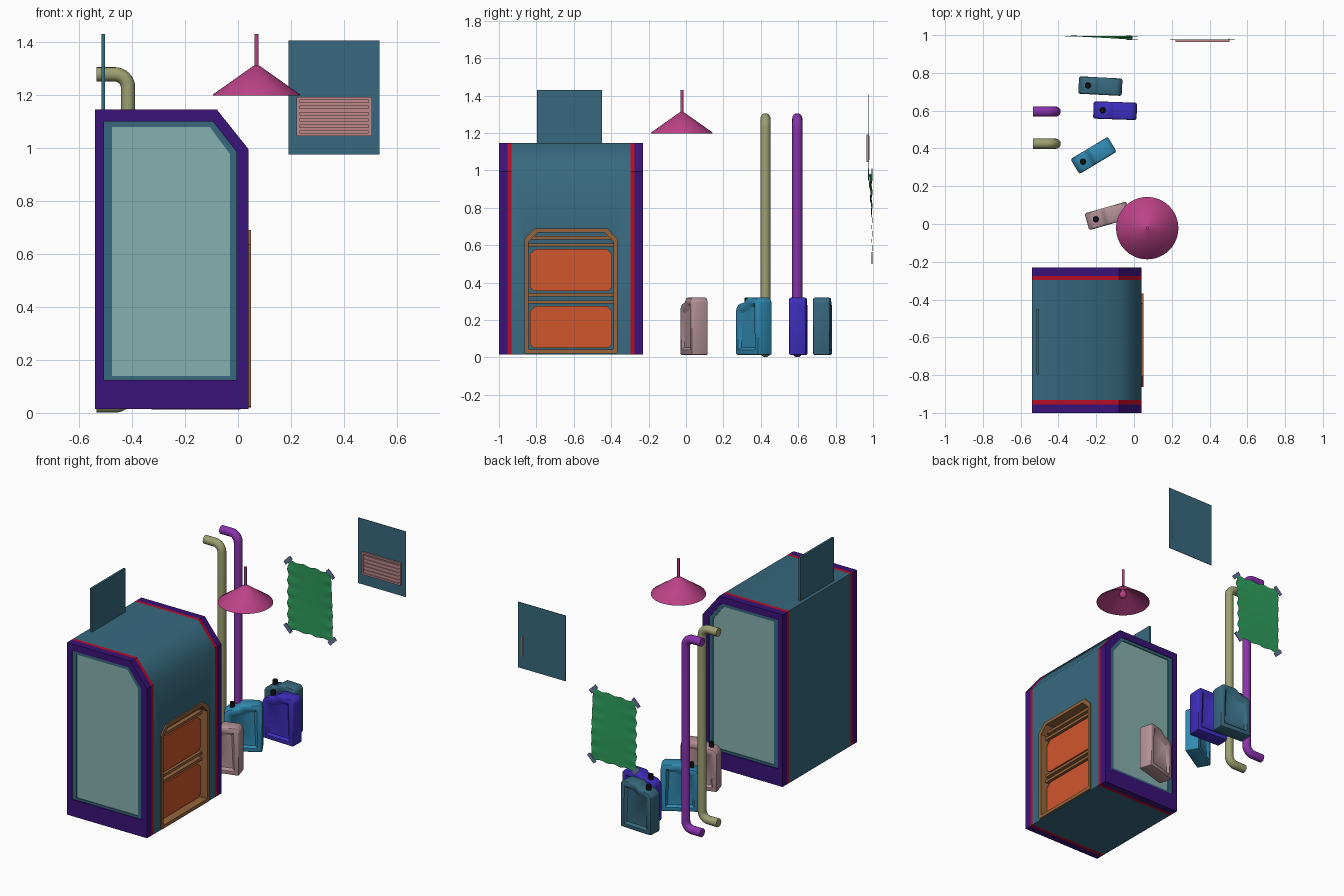
import bpy, bmesh, math
from mathutils import Vector, Matrix

if "Cube" in bpy.data.objects:
    bpy.data.objects.remove(bpy.data.objects["Cube"])


def mat(name, hexa):
    m = bpy.data.materials.new(name)
    c = [int(hexa[i:i + 2], 16) / 255 for i in (0, 2, 4)]
    m.diffuse_color = [((v + .055) / 1.055) ** 2.4 if v > .04 else v / 12.92 for v in c] + [1]
    m.use_nodes = True
    m.node_tree.nodes["Principled BSDF"].inputs["Base Color"].default_value = m.diffuse_color
    return m


TEAL, PURPLE, RED = mat("teal", "37697F"), mat("purple", "3A1278"), mat("red", "B80C26")
PANE, WOOD, ORANGE = mat("pane", "86B0AE"), mat("wood", "96653C"), mat("orange", "D0562C")
MAGENTA, PINK, BLACK = mat("magenta", "BC4288"), mat("pink", "C08A8C"), mat("black", "101010")
GREEN, TAPE = mat("green", "2E9E5C"), mat("tape", "66769C")


def finish(name, bm, material, angle=None):
    bmesh.ops.recalc_face_normals(bm, faces=bm.faces)
    me = bpy.data.meshes.new(name)
    bm.to_mesh(me)
    bm.free()
    ob = bpy.data.objects.new(name, me)
    bpy.context.collection.objects.link(ob)
    if material:
        me.materials.append(material)
    if angle:
        bpy.ops.object.select_all(action='DESELECT')
        ob.select_set(True)
        bpy.context.view_layer.objects.active = ob
        bpy.ops.object.shade_smooth_by_angle(angle=math.radians(angle))
    return ob


def put(axis, p, t):
    return Vector((t, p[0], p[1])) if axis == 'x' else Vector((p[0], t, p[1]))


def prism_bm(pts, axis, a, b):
    bm = bmesh.new()
    lo, hi = [[bm.verts.new(put(axis, p, t)) for p in pts] for t in (a, b)]
    bm.faces.new(lo)
    bm.faces.new(hi)
    for i in range(len(pts)):
        j = (i + 1) % len(pts)
        bm.faces.new((lo[i], lo[j], hi[j], hi[i]))
    return bm


def prism(name, pts, axis, a, b, material, angle=None):
    return finish(name, prism_bm(pts, axis, a, b), material, angle)


def ring(name, outer, inner, axis, a, b, material):
    """Frame between two outlines with the same point count."""
    bm = bmesh.new()
    n = len(outer)
    loops = [[bm.verts.new(put(axis, p, t)) for p in pts]
             for pts, t in ((outer, a), (outer, b), (inner, b), (inner, a))]
    for k in range(4):
        l, m = loops[k], loops[(k + 1) % 4]
        for i in range(n):
            j = (i + 1) % n
            bm.faces.new((l[i], l[j], m[j], m[i]))
    return finish(name, bm, material)


def rect(a0, a1, b0, b1):
    return [(a0, b0), (a1, b0), (a1, b1), (a0, b1)]


def cut_rect(a0, a1, b0, b1, c, d):
    """Rectangle with bottom corners cut by d and top corners by c."""
    return [(a0 + d, b0), (a1 - d, b0), (a1, b0 + d), (a1, b1 - c),
            (a1 - c, b1), (a0 + c, b1), (a0, b1 - c), (a0, b0 + d)]


def lathe(name, profile, centre, material, steps=48, angle=40):
    bm = bmesh.new()
    vs = [bm.verts.new((r, 0, z)) for r, z in profile]
    es = [bm.edges.new(e) for e in zip(vs, vs[1:])]
    bmesh.ops.spin(bm, geom=vs + es, cent=(0, 0, 0), axis=(0, 0, 1),
                   angle=math.tau, steps=steps, use_merge=True)
    bmesh.ops.remove_doubles(bm, verts=bm.verts, dist=1e-5)
    ob = finish(name, bm, material, angle)
    ob.location = (*centre, 0)
    return ob


# Cabinet body with a niche cut into its right side
CY = -0.615
outer = [(-.54, .015), (.04, .015), (.04, .995), (-.08, 1.145), (-.54, 1.145)]
frame_in = [(-.505, .125), (-.005, .125), (-.005, .985), (-.095, 1.1), (-.505, 1.1)]
pane_in = [(-.475, .14), (-.03, .14), (-.03, .977), (-.107, 1.08), (-.475, 1.08)]
body = prism("cabinet_body", outer, 'y', CY - .318, CY + .318, TEAL, 60)
cutter = prism("niche_cutter", cut_rect(-.85, -.38, .035, .675, .05, .01), 'x', -.06, .1, None)
cutter.hide_render = True
cutter.hide_set(True)
mod = body.modifiers.new("niche", 'BOOLEAN')
mod.object, mod.operation, mod.solver = cutter, 'DIFFERENCE', 'EXACT'

# Matching end panels: red band, purple frame, teal trim, pane
for end, s in (("front", -1), ("back", 1)):
    prism(end + "_red_band", outer, 'y', CY + s * .318, CY + s * .34, RED)
    ring(end + "_end_frame", outer, frame_in, 'y', CY + s * .339, CY + s * .385, PURPLE)
    ring(end + "_pane_trim", frame_in, pane_in, 'y', CY + s * .339, CY + s * .379, TEAL)
    prism(end + "_pane", pane_in, 'y', CY + s * .339, CY + s * .374, PANE)

# Niche lining, rails and two orange bins
ring("niche_frame", cut_rect(-.863, -.367, .02, .69, .055, .005),
     cut_rect(-.842, -.388, .042, .668, .05, .005), 'x', -.055, .049, WOOD)
for i, z in enumerate((.05, .355)):
    bin_bm = prism_bm(cut_rect(-.835, -.395, z, z + .225, .03, .02), 'x', -.055, .005)
    face = max(bin_bm.faces, key=lambda f: f.calc_center_median().x)
    bmesh.ops.inset_region(bin_bm, faces=[face], thickness=.03, depth=.012)
    finish(f"orange_bin_{i}", bin_bm, ORANGE, 40)
    for k, dz in enumerate((.237, .275)):
        prism(f"niche_rail_{i}_{k}", rect(-.845, -.385, z + dz, z + dz + .018), 'x', -.055, .01, WOOD)

# Upright sheet on the cabinet top
prism("top_sheet", rect(-.797, -.45, 1.1, 1.43), 'x', -.516, -.502, TEAL)

# Hanging lamp: shade, stem and bulb
LAMP = (.07, -.022)
lathe("lamp_shade", [(0, 1.312), (.012, 1.31), (.163, 1.203), (.165, 1.198),
                     (.158, 1.199), (.01, 1.302), (0, 1.303)], LAMP, MAGENTA)
lathe("lamp_stem", [(0, 1.43), (.008, 1.43), (.008, 1.3), (0, 1.3)], LAMP, MAGENTA, 16)
lathe("lamp_bulb", [(0, 1.305), (.012, 1.3), (.012, 1.272)] +
      [(.024 * math.sin(a * .3), 1.25 + .024 * math.cos(a * .3)) for a in range(2, 10)] +
      [(0, 1.226)], LAMP, MAGENTA, 24)


# Wall pipes with an elbow at each end
def pipe(name, y, material):
    r, x, top, low = .05, -.415, 1.278, .028
    arc = [(x - r + r * math.sin(t * math.pi / 16), r * math.cos(t * math.pi / 16)) for t in range(9)]
    pts = [(-.535, top)] + [(a, top - r + b) for a, b in arc]
    pts += [(a, low + r - b) for a, b in reversed(arc)] + [(-.535, low)]
    cu = bpy.data.curves.new(name, 'CURVE')
    cu.dimensions = '3D'
    cu.bevel_depth, cu.bevel_resolution, cu.use_fill_caps = .027, 6, True
    sp = cu.splines.new('POLY')
    sp.points.add(len(pts) - 1)
    for p, (px, pz) in zip(sp.points, pts):
        p.co = (px, y, pz, 1)
    sp.use_smooth = True
    cu.materials.append(material)
    bpy.context.collection.objects.link(bpy.data.objects.new(name, cu))


pipe("olive_pipe", .425, mat("olive", "9CA070"))
pipe("violet_pipe", .595, mat("violet", "8A32AC"))


# Jerrycans: bevelled profile with pressed-in sides and a cap on the low shoulder
def jerrycan(name, x, y, deg, material):
    prof = [(-.115, .012), (.115, .012), (.115, .3), (.095, .32), (-.005, .32),
            (-.03, .295), (-.09, .285), (-.115, .26)]
    bm = prism_bm(prof, 'y', -.046, .046)
    bmesh.ops.recalc_face_normals(bm, faces=bm.faces)
    bm.faces.ensure_lookup_table()
    edges = list(bm.edges)
    bmesh.ops.bevel(bm, geom=edges, offset=.01, segments=2, affect='EDGES', profile=.5)
    sides = [f for f in bm.faces if abs(f.normal.y) > .99 and f.calc_area() > .03]
    for f in sides:
        bmesh.ops.inset_region(bm, faces=[f], thickness=.025, depth=0)
        bmesh.ops.inset_region(bm, faces=[f], thickness=.018, depth=-.014)
    can = finish(name, bm, material, 40)
    can.location, can.rotation_euler = (x, y, 0), (0, 0, math.radians(deg))
    cap = lathe(name + "_cap", [(0, .28), (.016, .28), (.016, .317), (.013, .32), (0, .32)],
                (0, 0), BLACK, 16)
    cap.location = can.location + Matrix.Rotation(math.radians(deg), 3, 'Z') @ Vector((-.066, 0, 0))


jerrycan("pink_can", -.139, .043, 16, mat("dusty_pink", "B49298"))
jerrycan("sky_can", -.214, .363, 31, mat("sky", "328CB4"))
jerrycan("blue_can", -.1, .6, -2, mat("blue", "3E2EBE"))
jerrycan("teal_can", -.178, .73, -3, TEAL)

# Wall plate with a slatted vent
prism("wall_plate", rect(.19, .535, .975, 1.405), 'y', .975, .978, TEAL)
ring("vent_frame", rect(.22, .505, 1.045, 1.192), rect(.233, .492, 1.056, 1.181), 'y', .964, .976, PINK)
prism("vent_back", rect(.225, .5, 1.05, 1.187), 'y', .972, .9755, PINK)
prism("vent_edge", rect(.5, .505, 1.055, 1.187), 'y', .97, .9815, PINK)
for i in range(5):
    z = 1.064 + i * .0235
    prism(f"vent_slat_{i}", rect(.23, .495, z, z + .014), 'y', .966, .973, PINK)

# Crinkled poster curling forward at its upper right corner
bm = bmesh.new()
N = 28
grid = []
for i in range(N + 1):
    u = i / N
    row = []
    for j in range(N + 1):
        v = j / N
        edge = abs(2 * u - 1) ** 3
        y = .995 - .018 * u * max(0, v - .4) / .6 - .003 * edge * math.sin(v * 38)
        x = -.335 + .325 * u + .004 * (2 * u - 1) * math.sin(v * 38)
        z = .53 + .45 * v + .004 * (2 * v - 1) * math.sin(u * 22)
        row.append(bm.verts.new((x, y, z)))
    grid.append(row)
for i in range(N):
    for j in range(N):
        bm.faces.new((grid[i][j], grid[i + 1][j], grid[i + 1][j + 1], grid[i][j + 1]))
finish("poster", bm, GREEN, 60)

# Tape strips across the poster corners
for i, (x, z, y, s) in enumerate(((-.333, .978, .994, 1), (-.012, .978, .976, -1),
                                  (-.333, .532, .994, -1), (-.012, .532, .994, 1))):
    tape = prism(f"tape_{i}", rect(-.033, .033, -.013, .013), 'y', -.002, .002, TAPE)
    tape.location, tape.rotation_euler = (x, y, z), (0, -s * math.radians(45), 0)
